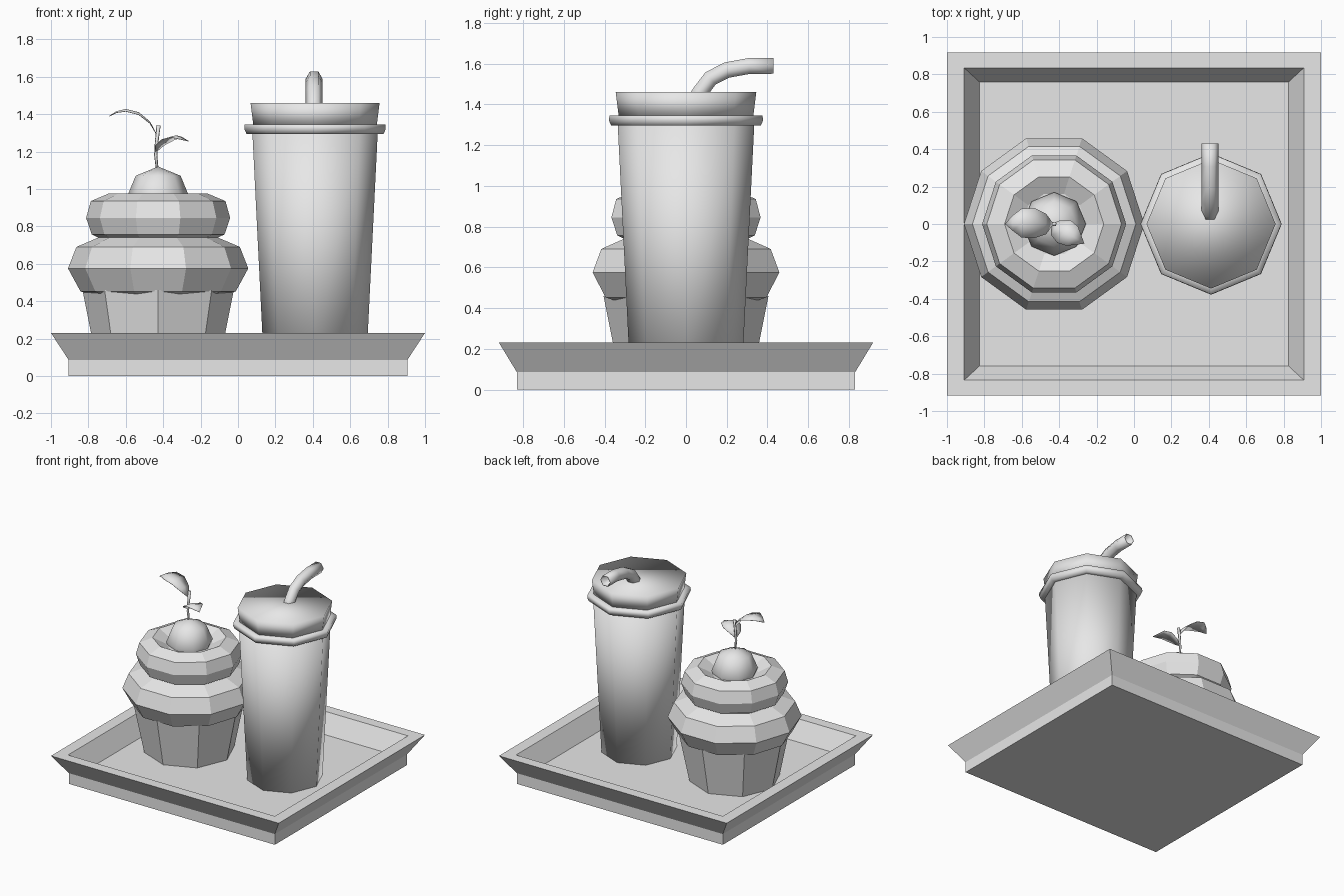
import bpy, bmesh, math
from mathutils import Vector

cube = bpy.data.objects.get("Cube")
if cube:
    bpy.data.objects.remove(cube, do_unlink=True)

grey = bpy.data.materials.new("plain_grey")
grey.use_nodes = True
grey.diffuse_color = (0.8, 0.8, 0.8, 1)
grey.node_tree.nodes["Principled BSDF"].inputs["Base Color"].default_value = (0.8, 0.8, 0.8, 1)


def loft(name, rings, smooth=False, caps=True, closed=True, shell=0):
    """Skin a list of equal-length point rings."""
    bm = bmesh.new()
    rows = [[bm.verts.new(p) for p in ring] for ring in rings]
    n = len(rows[0])
    for a, b in zip(rows, rows[1:]):
        for i in range(n if closed else n - 1):
            j = (i + 1) % n
            bm.faces.new((a[i], a[j], b[j], b[i]))
    if caps:
        bm.faces.new(rows[0][::-1])
        bm.faces.new(rows[-1])
    bmesh.ops.remove_doubles(bm, verts=bm.verts, dist=0.0005)
    bmesh.ops.recalc_face_normals(bm, faces=bm.faces)
    for f in bm.faces:
        f.smooth = smooth
    mesh = bpy.data.meshes.new(name)
    bm.to_mesh(mesh)
    bm.free()
    mesh.materials.append(grey)
    obj = bpy.data.objects.new(name, mesh)
    bpy.context.collection.objects.link(obj)
    if shell:
        mod = obj.modifiers.new("Thickness", 'SOLIDIFY')
        mod.thickness = shell
    return obj


def lathe(name, x, profile, sides, smooth=False, caps=True):
    """Revolve (radius, height) pairs about a vertical axis at x."""
    turn = [math.tau * i / sides for i in range(sides)]
    rings = [[(x + r * math.cos(a), r * math.sin(a), z) for a in turn] for r, z in profile]
    return loft(name, rings, smooth, caps)


def tube(name, path, radii, across, sides, caps, shell=0):
    """Sweep a polygon along a path lying in the plane normal to 'across'."""
    pts = [Vector(p) for p in path]
    across = Vector(across)
    rings = []
    for i, p in enumerate(pts):
        along = (pts[min(i + 1, len(pts) - 1)] - pts[max(i - 1, 0)]).normalized()
        up = along.cross(across)
        turn = [math.tau * k / sides for k in range(sides)]
        rings.append([p + radii[i] * (across * math.cos(a) + up * math.sin(a)) for a in turn])
    return loft(name, rings, True, caps, True, shell)


def leaf(name, spine, widths):
    """Pointed blade with a slight fold along the spine."""
    pts = [Vector(p) for p in spine]
    along = pts[-1] - pts[0]
    side = Vector((-along.y, along.x, 0)).normalized()
    rows = []
    for p, w in zip(pts, widths):
        drop = Vector((0, 0, -0.15 * w))
        rows.append([p - side * w + drop, p, p + side * w + drop])
    return loft(name, rows, True, False, False, 0.003)


# Tray: rectangular loops from the base, out to the rim, and down to the floor
tray = [(0.905, 0.83, 0), (0.905, 0.83, 0.085), (1, 0.918, 0.23),
        (0.908, 0.835, 0.23), (0.825, 0.758, 0.088)]
loft("tray", [[(-x, -y, z), (x, -y, z), (x, y, z), (-x, y, z)] for x, y, z in tray])

# Drink
CUP_X = 0.412
lathe("cup", CUP_X, [(0.275, 0.088), (0.335, 1.30)], 8, True)
lathe("lid_rim", CUP_X, [(0.33, 1.295), (0.367, 1.295), (0.378, 1.32),
                         (0.376, 1.345), (0.325, 1.345)], 8, True)
lathe("lid", CUP_X, [(0.33, 1.34), (0.345, 1.46)], 8, True)
straw = [(0.03, 1.40), (0.07, 1.46), (0.12, 1.527), (0.20, 1.568), (0.31, 1.588), (0.43, 1.589)]
tube("straw", [(CUP_X - 0.005, y, z) for y, z in straw], [0.045] * 6, (1, 0, 0), 6, False, 0.005)

# Cupcake
CAKE_X = -0.427
lathe("wrapper", CAKE_X, [(0.33, 0.088), (0.405, 0.46)], 8)
lathe("lower_frosting", CAKE_X, [(0.33, 0.425), (0.415, 0.452), (0.482, 0.575),
                                 (0.437, 0.69), (0.315, 0.742)], 10)
lathe("upper_frosting", CAKE_X, [(0.31, 0.735), (0.355, 0.757), (0.385, 0.845),
                                 (0.36, 0.935), (0.265, 0.975), (0.17, 0.925)], 10)

# Cherry with stem and two leaves
arc = [math.radians(d) for d in (-90, -45, 0, 45, 90)]
lathe("cherry", CAKE_X, [(0.17 * math.cos(a), 0.95 + 0.17 * math.sin(a)) for a in arc],
      8, True, False)
stem = [(-0.43, 1.09), (-0.44, 1.18), (-0.435, 1.25), (-0.425, 1.34)]
tube("stem", [(x, 0, z) for x, z in stem], [0.007, 0.009, 0.01, 0.012], (0, 1, 0), 5, True)
leaf("large_leaf", [(-0.43, 0, 1.285), (-0.47, 0, 1.36), (-0.53, 0.005, 1.41),
                    (-0.60, 0.005, 1.428), (-0.65, 0.005, 1.415), (-0.69, 0, 1.39)],
     [0, 0.055, 0.08, 0.078, 0.04, 0])
leaf("small_leaf", [(-0.442, 0, 1.195), (-0.42, -0.02, 1.24), (-0.375, -0.04, 1.275),
                    (-0.33, -0.065, 1.287), (-0.265, -0.105, 1.257)],
     [0, 0.045, 0.07, 0.06, 0])
